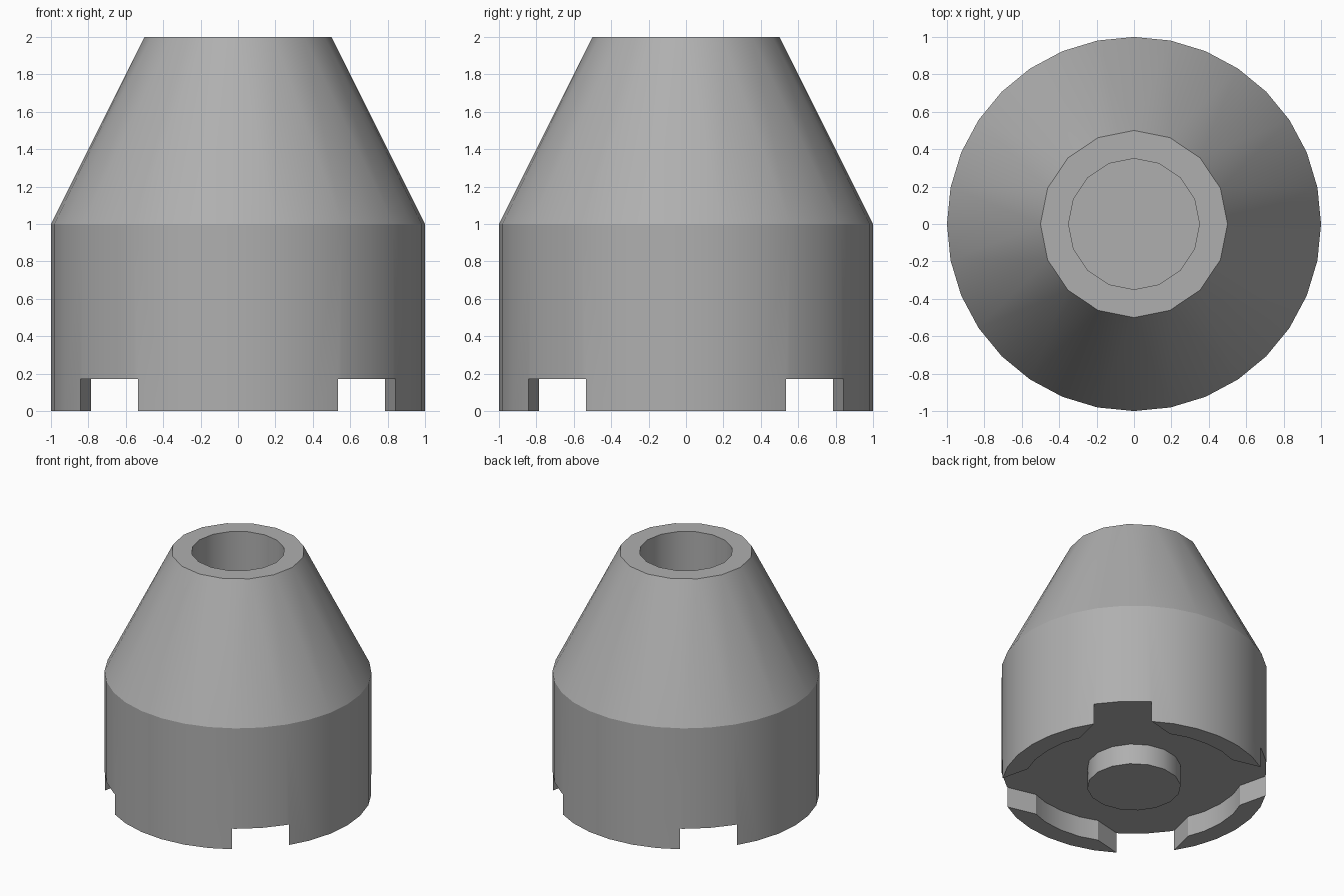
import bpy, bmesh, math

if "Cube" in bpy.data.objects:
    bpy.data.objects.remove(bpy.data.objects["Cube"])


def circle(r, n):
    return [(r * math.cos(2 * math.pi * i / n), r * math.sin(2 * math.pi * i / n)) for i in range(n)]


def finish(name, bm):
    bmesh.ops.recalc_face_normals(bm, faces=bm.faces)
    me = bpy.data.meshes.new(name)
    bm.to_mesh(me)
    bm.free()
    ob = bpy.data.objects.new(name, me)
    bpy.context.collection.objects.link(ob)
    return ob


def prism(name, pts, z0, z1):
    bm = bmesh.new()
    lo = [bm.verts.new((x, y, z0)) for x, y in pts]
    hi = [bm.verts.new((x, y, z1)) for x, y in pts]
    n = len(pts)
    for i in range(n):
        j = (i + 1) % n
        bm.faces.new((lo[i], lo[j], hi[j], hi[i]))
    bm.faces.new(lo[::-1])
    bm.faces.new(hi)
    return finish(name, bm)


# Body: 32-sided cylinder tapering to a 16-sided top
bm = bmesh.new()
base = [bm.verts.new((x, y, 0)) for x, y in circle(1, 32)]
mid = [bm.verts.new((x, y, 1)) for x, y in circle(1, 32)]
top = [bm.verts.new((x, y, 2)) for x, y in circle(0.5, 16)]
for i in range(32):
    j = (i + 1) % 32
    bm.faces.new((base[i], base[j], mid[j], mid[i]))
for i in range(16):
    a, b, c = mid[2 * i], mid[2 * i + 1], mid[(2 * i + 2) % 32]
    t, u = top[i], top[(i + 1) % 16]
    bm.faces.new((a, b, t))
    bm.faces.new((b, u, t))
    bm.faces.new((b, c, u))
bm.faces.new(base[::-1])
bm.faces.new(top)
body = finish("cone_body", bm)

# Underside recess outline: four inner arcs joined by flared diagonal notches
quarter = [(0.787, -0.305), (0.834, -0.166), (0.85, 0), (0.834, 0.166), (0.787, 0.305),
           (0.8425, 0.535), (1.25, 0.9425), (0.9425, 1.25), (0.535, 0.8425)]
outline = []
for k in range(4):
    for x, y in quarter:
        for _ in range(k):
            x, y = -y, x
        outline.append((x, y))

# Recess, central boss and the hole that runs down into the boss
steps = [
    (prism("recess_cutter", outline, -0.2, 0.17), 'DIFFERENCE'),
    (prism("centre_boss", circle(0.353, 16), 0, 0.6), 'UNION'),
    (prism("hole_cutter", circle(0.35, 16), 0.006, 2.3), 'DIFFERENCE'),
]
bpy.context.view_layer.objects.active = body
body.select_set(True)
for tool, op in steps:
    mod = body.modifiers.new(tool.name, 'BOOLEAN')
    mod.operation = op
    mod.solver = 'EXACT'
    mod.object = tool
    bpy.ops.object.modifier_apply(modifier=mod.name)
    bpy.data.objects.remove(tool)

# Smooth round walls, keep the creases sharp
bpy.ops.object.shade_smooth_by_angle(angle=math.radians(24))

# Mid-grey finish
grey = bpy.data.materials.new("mid_grey")
grey.diffuse_color = (0.43, 0.43, 0.43, 1)
grey.use_nodes = True
grey.node_tree.nodes["Principled BSDF"].inputs["Base Color"].default_value = grey.diffuse_color
body.data.materials.clear()
body.data.materials.append(grey)
for p in body.data.polygons:
    p.material_index = 0
